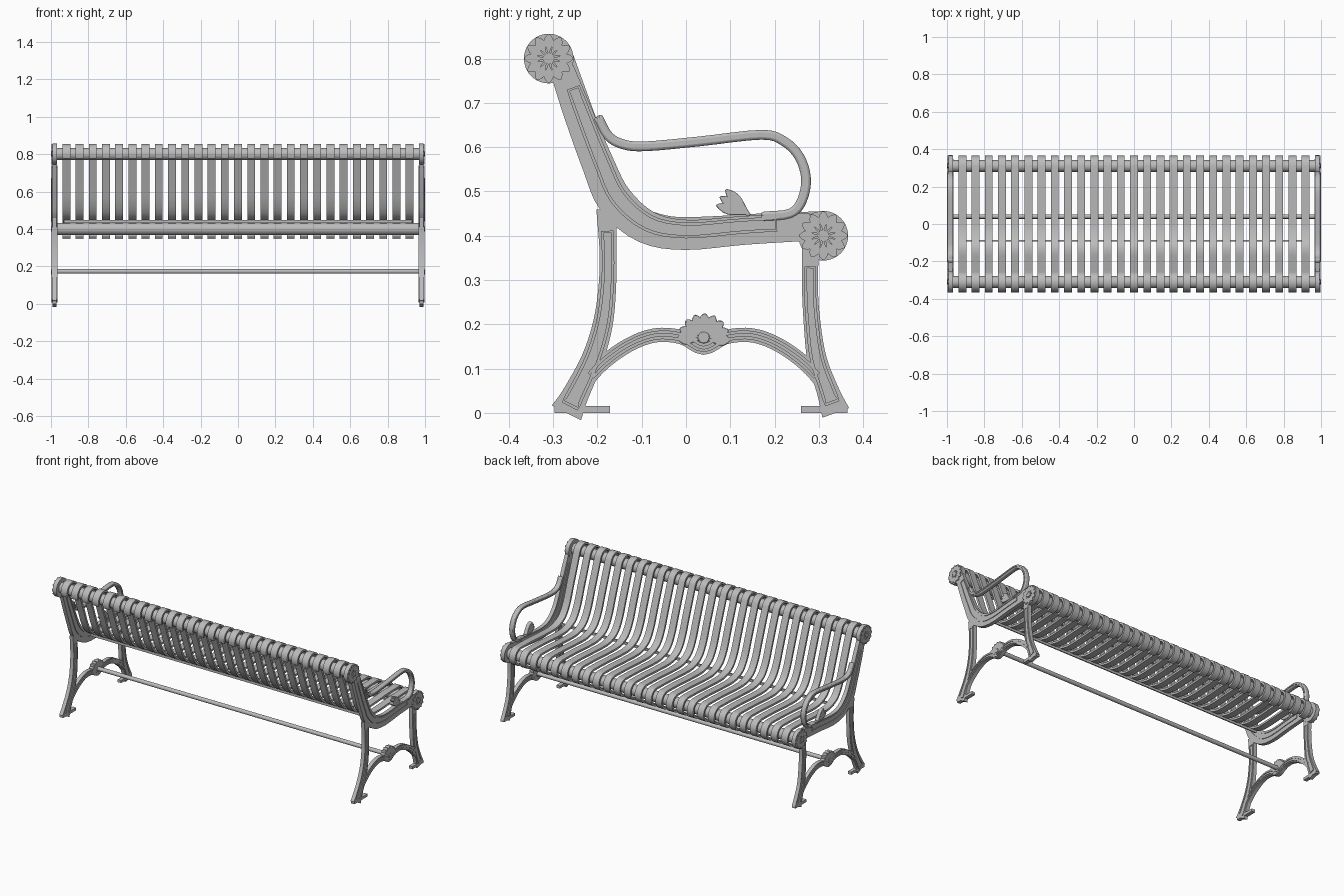
import bpy, bmesh, math
from mathutils import Vector, Matrix

cube = bpy.data.objects.get("Cube")
if cube:
    bpy.data.objects.remove(cube)

grey = bpy.data.materials.new("grey_metal")
grey.use_nodes = True
colour = (0.5, 0.5, 0.5, 1)
grey.diffuse_color = colour
grey.node_tree.nodes["Principled BSDF"].inputs["Base Color"].default_value = colour


def spline(points, steps=4):
    """Smooth curve through the given points."""
    p = [Vector(q) for q in points]
    p = [2 * p[0] - p[1]] + p + [2 * p[-1] - p[-2]]
    out = []
    for a, b, c, d in zip(p, p[1:], p[2:], p[3:]):
        for i in range(steps):
            t = i / steps
            out.append(0.5 * (2 * b + (c - a) * t + (2 * a - 5 * b + 4 * c - d) * t ** 2
                              + (3 * b - a - 3 * c + d) * t ** 3))
    return out + [p[-2]]


def sides(path, widths, closed=False, shift=0):
    """Left and right edges of a band that follows a path."""
    left, right, n = [], [], len(path)
    for i, p in enumerate(path):
        before = path[i - 1] if i or closed else p
        after = path[(i + 1) % n] if closed or i < n - 1 else p
        d = (after - before).normalized()
        normal = Vector((-d.y, d.x))
        w = widths[i] if isinstance(widths, list) else widths
        left.append(p + normal * (shift + w / 2))
        right.append(p + normal * (shift - w / 2))
    return left, right


def add_band(bm, path, widths, x0, x1, closed=False):
    """Solid band in the y-z plane, from x0 to x1."""
    left, right = sides(path, widths, closed)
    a = [bm.verts.new((x0, *p)) for p in left]
    b = [bm.verts.new((x0, *p)) for p in right]
    n = len(path)
    faces = [bm.faces.new((a[i], b[i], b[(i + 1) % n], a[(i + 1) % n]))
             for i in range(n if closed else n - 1)]
    extrude(bm, faces, x1 - x0)


def extrude(bm, faces, depth):
    new = bmesh.ops.extrude_face_region(bm, geom=faces, use_keep_orig=True)["geom"]
    verts = [v for v in new if isinstance(v, bmesh.types.BMVert)]
    bmesh.ops.translate(bm, verts=verts, vec=(depth, 0, 0))


def add_rod(bm, y, z, radius, x0, x1, segments=32):
    m = Matrix.Translation(((x0 + x1) / 2, y, z)) @ Matrix.Rotation(math.pi / 2, 4, "Y")
    bmesh.ops.create_cone(bm, cap_ends=True, segments=segments, radius1=radius,
                          radius2=radius, depth=x1 - x0, matrix=m)


def add_petals(bm, y, z, angles, r0, r1, width, x0, x1):
    for angle in angles:
        d = Vector((math.cos(math.radians(angle)), math.sin(math.radians(angle))))
        ts = [i / 8 for i in range(9)]
        path = [Vector((y, z)) + d * (r0 + (r1 - r0) * t) for t in ts]
        widths = [width * (0.15 + 0.85 * math.sin(math.pi * t ** 1.5)) for t in ts]
        add_band(bm, path, widths, x0, x1)


def finish(name, bm, mirror=True, bevel=0.0):
    bmesh.ops.recalc_face_normals(bm, faces=bm.faces)
    mesh = bpy.data.meshes.new(name)
    bm.to_mesh(mesh)
    bm.free()
    mesh.materials.append(grey)
    ob = bpy.data.objects.new(name, mesh)
    bpy.context.collection.objects.link(ob)
    bpy.ops.object.select_all(action="DESELECT")
    ob.select_set(True)
    bpy.context.view_layer.objects.active = ob
    bpy.ops.object.shade_smooth_by_angle(angle=math.radians(35))
    if bevel:
        mod = ob.modifiers.new("soft_edges", "BEVEL")
        mod.width, mod.segments, mod.limit_method = bevel, 2, "ANGLE"
        mod.angle_limit = math.radians(40)
    if mirror:
        ob.modifiers.new("other_end", "MIRROR")
    return ob


INNER, OUTER = 0.97, 0.993
BACK_ROLL, FRONT_ROLL = (-0.31, 0.8), (0.31, 0.4)


def frame_part(name, points, widths, bead, shift=0.0, trim=2):
    """Flat frame member with a raised bead outlining its faces."""
    path = spline(points)
    w = [v.x for v in spline([(k, 0) for k in widths])]
    bm = bmesh.new()
    add_band(bm, path, w, INNER, OUTER)
    finish(name, bm)
    inner, wi = path[trim:-trim], [k * bead for k in w[trim:-trim]]
    left, right = sides(inner, wi, shift=shift)
    bm = bmesh.new()
    add_band(bm, left + right[::-1], 0.007, INNER - 0.004, OUTER + 0.004, closed=True)
    finish(name + "_bead", bm)


# End frames: seat support, legs and arch
frame_part("seat_support",
           [(-.28, .775), (-.245, .68), (-.198, .56), (-.16, .48), (-.09, .42),
            (0, .402), (.13, .412), (.28, .42)],
           [.055, .065, .073, .08, .075, .068, .065, .062], 0.42, 0.01)
frame_part("back_leg",
           [(-.18, .46), (-.176, .36), (-.178, .28), (-.188, .2), (-.212, .12),
            (-.25, .04), (-.27, 0)],
           [.045, .038, .04, .045, .05, .06, .074], 0.55)
frame_part("front_leg",
           [(.281, .38), (.28, .28), (.285, .2), (.296, .12), (.32, .05), (.338, 0)],
           [.038, .036, .038, .044, .05, .064], 0.55)
half = [(-.235, .06), (-.19, .11), (-.13, .153), (-.07, .175), (-.01, .171), (.04, .147)]
frame_part("arch", half + [(.08 - y, z) for y, z in half[-2::-1]], [.032] * 11, 0.4)

# Feet
bm = bmesh.new()
for y0, y1 in ((-.307, -.167), (.25, .37)):
    add_band(bm, [Vector((y0 + .01, .008)), Vector((y1 - .005, .008))], .016, INNER, OUTER)
finish("feet", bm)

# Rosettes on the roll ends
bm = bmesh.new()
for y, z in (BACK_ROLL, FRONT_ROLL):
    add_rod(bm, y, z, 0.056, 0.968, 0.993, 40)
    add_petals(bm, y, z, range(0, 360, 30), .012, .055, .022, .99, .998)
    add_rod(bm, y, z, 0.013, 0.98, 1.0, 20)
finish("rosettes", bm)

# Shell ornament on the arch and leaf under the arm
bm = bmesh.new()
add_petals(bm, .04, .165, range(0, 181, 22), .008, .06, .027, .968, .996)
add_rod(bm, .04, .17, .013, .966, 1.0, 20)
finish("shell_ornament", bm, bevel=0.002)
bm = bmesh.new()
add_petals(bm, .145, .447, (134, 149, 164), 0, .08, .026, .97, .994)
finish("arm_leaf", bm, bevel=0.002)

# Arm rests
arm = spline([(-.2, .67), (-.175, .625), (-.14, .606), (-.09, .602), (.03, .613), (.17, .628),
              (.22, .614), (.255, .58), (.271, .53), (.262, .48), (.235, .45), (.17, .443)])
bm = bmesh.new()
add_band(bm, arm, .022, .967, .996)
finish("arm_rest", bm, bevel=0.006)
bm = bmesh.new()
add_band(bm, arm, .007, .964, .999)
finish("arm_rest_bead", bm)


# Slats that roll over the back rail and the front rail
def arc(centre, start, end, radius=0.049, n=16):
    angles = [math.radians(start + (end - start) * i / n) for i in range(n + 1)]
    return [Vector(centre) + radius * Vector((math.cos(a), math.sin(a))) for a in angles]


middle = spline([(-.264, .817), (-.2, .64), (-.167, .548), (-.135, .49), (-.1, .459),
                 (-.05, .441), (0, .436), (.1, .44), (.2, .446), (.31, .449)])
profile = arc(BACK_ROLL, 205, 20) + middle[1:-1] + arc(FRONT_ROLL, 90, -92)
COUNT, PITCH, WIDTH = 27, 0.0706, 0.042
bm = bmesh.new()
first = -PITCH * (COUNT - 1) / 2
add_band(bm, profile, .012, first - WIDTH / 2, first + WIDTH / 2)
slats = finish("slats", bm, mirror=False)
row = slats.modifiers.new("row", "ARRAY")
row.count = COUNT
row.use_relative_offset = False
row.use_constant_offset = True
row.constant_offset_displace = (PITCH, 0, 0)

# Rails, lower stretcher and the strap under the seat
for name, (y, z), radius in (("back_rail", BACK_ROLL, .032), ("front_rail", FRONT_ROLL, .032),
                             ("stretcher", (.04, .173), .012)):
    bm = bmesh.new()
    add_rod(bm, y, z, radius, -INNER, INNER)
    finish(name, bm, mirror=False)
bm = bmesh.new()
add_band(bm, [Vector((-.09, .433)), Vector((-.09, .449))], .007, -.93, .93)
finish("seat_strap", bm, mirror=False)
